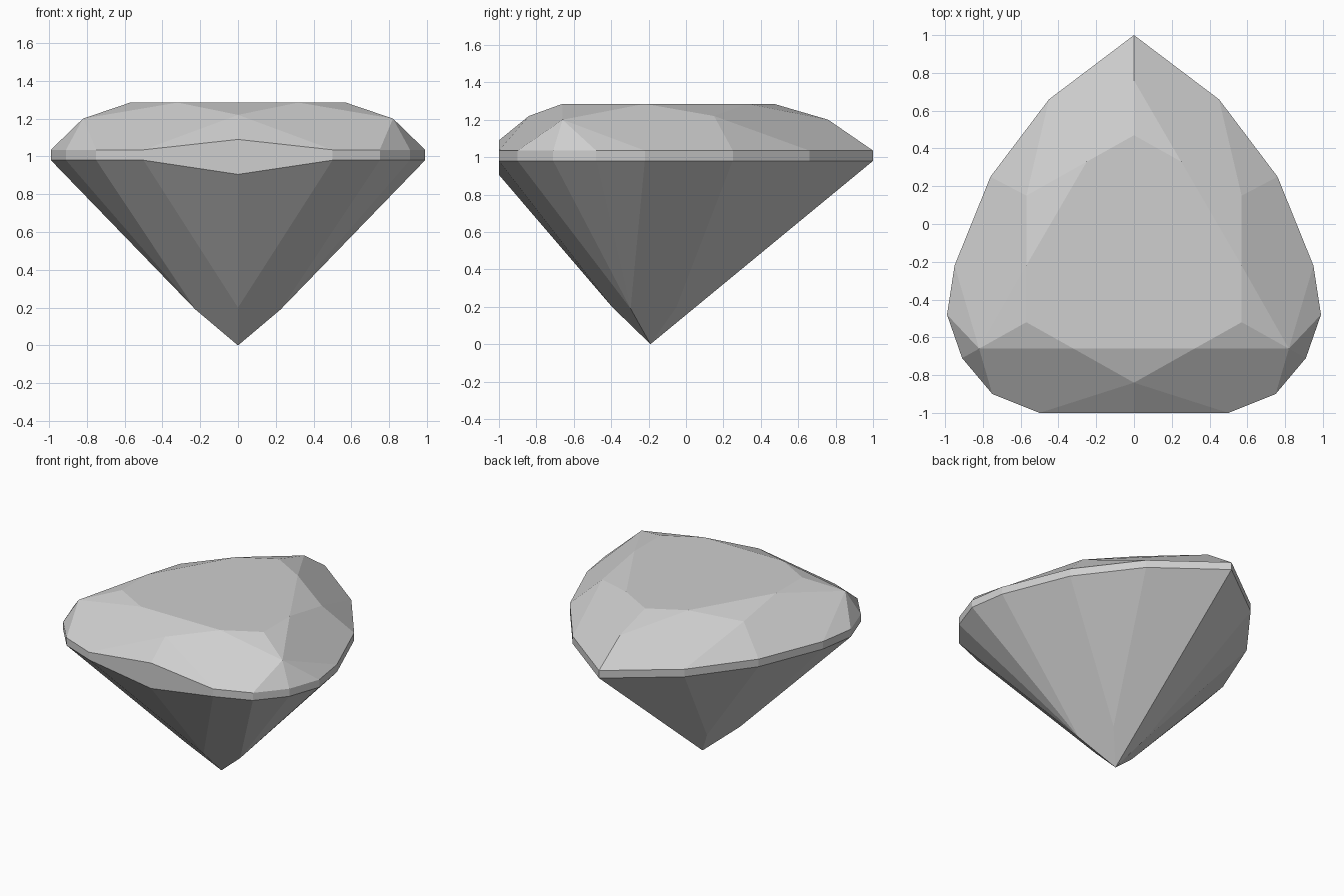
import bpy
import bmesh
from mathutils import Vector

default = bpy.data.objects.get("Cube")
if default:
    bpy.data.objects.remove(default, do_unlink=True)

grey = bpy.data.materials.new("pale_grey")
grey.use_nodes = True
grey.diffuse_color = (0.62, 0.62, 0.62, 1)
grey.node_tree.nodes["Principled BSDF"].inputs["Base Color"].default_value = grey.diffuse_color

TABLE_Z, GIRDLE_TOP, GIRDLE_LOW = 1.285, 1.035, 0.98
CORE = Vector((0, -0.2, 0.9))


def build_half(name, faces):
    """Make one half from facets given as point lists, then mirror it across x."""
    bm = bmesh.new()
    for points in faces:
        face = bm.faces.new([bm.verts.new(p) for p in points])
        face.normal_update()
        if face.normal.dot(face.calc_center_median() - CORE) < 0:
            face.normal_flip()
    bmesh.ops.remove_doubles(bm, verts=bm.verts, dist=0.001)
    mesh = bpy.data.meshes.new(name)
    bm.to_mesh(mesh)
    bm.free()
    mesh.materials.append(grey)
    obj = bpy.data.objects.new(name, mesh)
    bpy.context.collection.objects.link(obj)
    mirror = obj.modifiers.new("mirror", 'MIRROR')
    mirror.use_clip = True
    return obj


def fan(tip, rim):
    """Triangles from a tip to each rim edge."""
    return [[tip, a, b] for a, b in zip(rim, rim[1:])]


# Pear outline from the blunt front to the pointed back
outline = [(0, -1), (0.5, -1), (0.75, -0.9), (0.91, -0.71), (0.99, -0.48),
           (0.95, -0.22), (0.76, 0.25), (0.45, 0.66), (0, 1)]
upper = [(x, y, GIRDLE_TOP) for x, y in outline]
lower = [(x, y, GIRDLE_LOW) for x, y in outline]
upper[0], lower[0] = (0, -1, 1.09), (0, -1, 0.905)

# Girdle: the thin band around the widest line
build_half("girdle", [[lower[i], lower[i + 1], upper[i + 1], upper[i]]
                      for i in range(len(outline) - 1)])

# Crown: table, star facets, main facets and rim facets
t_front, t_corner, t_side, t_back, t_tip = [
    (x, y, TABLE_Z) for x, y in
    [(0.32, -0.66), (0.57, -0.52), (0.57, -0.22), (0.25, 0.33), (0, 0.47)]]
t_start = (0, t_front[1], TABLE_Z)
c_front, c_corner = (0, -0.84, 1.22), (0.82, -0.66, 1.2)
c_side, c_back = (0.57, 0.15, 1.22), (0, 0.76, 1.2)

table = [[t_start, t_front, t_corner, t_side, t_back, t_tip]]
stars = [[t_start, t_front, c_front], [t_front, t_corner, c_corner],
         [t_corner, t_side, c_corner], [t_side, t_back, c_side],
         [t_back, t_tip, c_back]]
mains = [[t_front, c_front, upper[1], upper[2], c_corner],
         [t_side, c_corner, upper[5], upper[6], c_side],
         [t_back, c_side, upper[7], upper[8], c_back]]
rims = fan(c_front, upper[0:2]) + fan(c_corner, upper[2:6]) + fan(c_side, upper[6:8])
build_half("crown", table + stars + mains + rims)

# Pavilion: long facets running down to the point
point = (0, -0.19, 0)
p_front, p_corner = (0, -0.396, 0.2), (0.225, -0.296, 0.19)
p_side, p_back = (0.134, -0.05, 0.2), (0, 0.053, 0.2)
long_mains = [[point, p_front, lower[1], lower[2], p_corner],
              [point, p_corner, lower[5], lower[6], p_side],
              [point, p_side, lower[7], lower[8], p_back]]
halves = fan(p_front, lower[0:2]) + fan(p_corner, lower[2:6]) + fan(p_side, lower[6:8])
build_half("pavilion", long_mains + halves)
